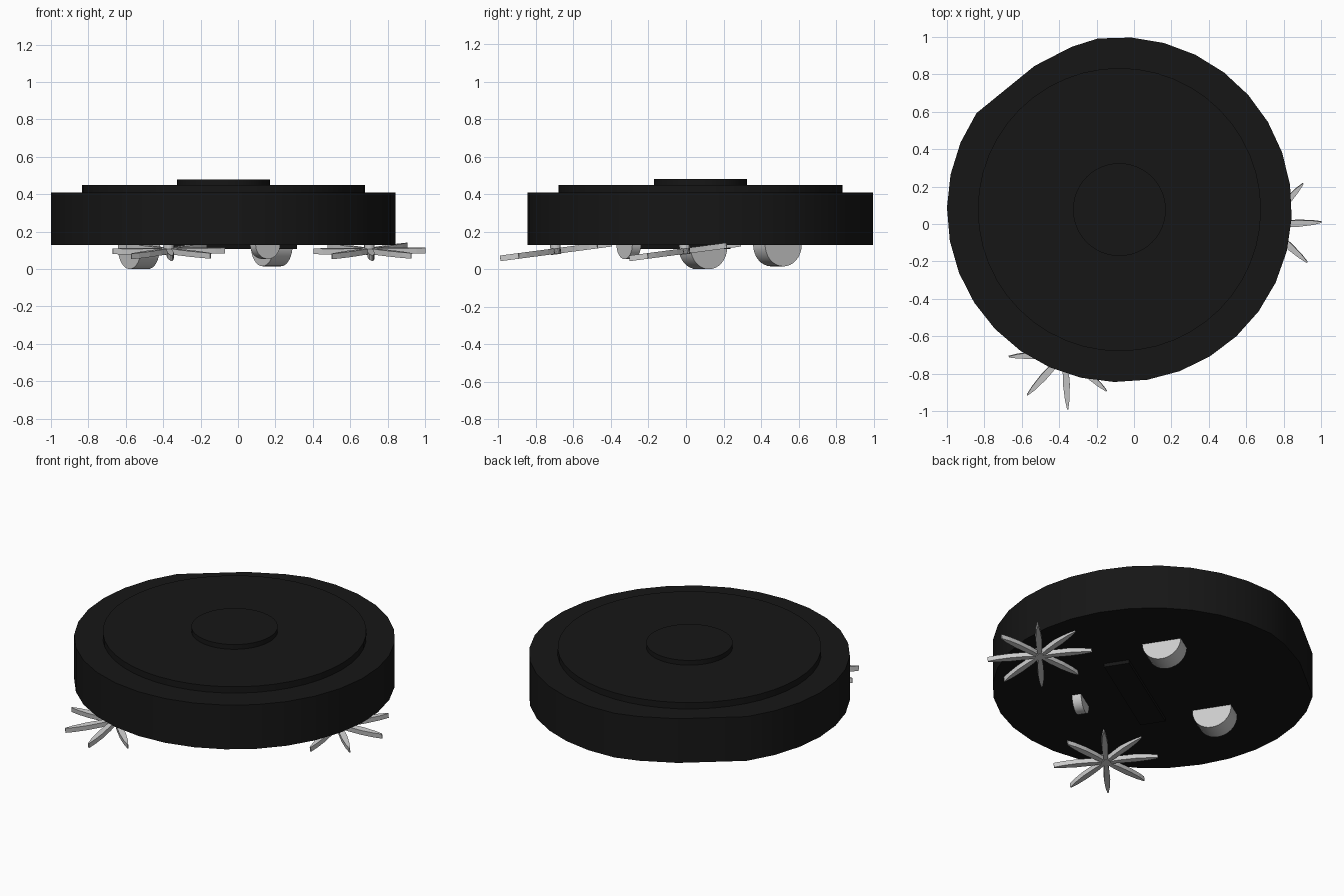
import bpy, bmesh
from math import radians, cos, sin, pi
from mathutils import Vector, Matrix

if "Cube" in bpy.data.objects:
    bpy.data.objects.remove(bpy.data.objects["Cube"])

C = Vector((-0.078, 0.077, 0))        # body centre
HEAD = radians(-57.3)                 # travel direction
F = Vector((cos(HEAD), sin(HEAD), 0))
R = Vector((-F.y, F.x, 0))            # axle direction
RAD = 0.922

black = bpy.data.materials.new("black_plastic")
black.diffuse_color = (0.008, 0.008, 0.008, 1)
black.use_nodes = True
black.node_tree.nodes["Principled BSDF"].inputs["Base Color"].default_value = black.diffuse_color


def finish(bm, name, mat=None, smooth=True):
    bmesh.ops.recalc_face_normals(bm, faces=bm.faces)
    me = bpy.data.meshes.new(name)
    bm.to_mesh(me)
    bm.free()
    ob = bpy.data.objects.new(name, me)
    bpy.context.collection.objects.link(ob)
    if mat:
        me.materials.append(mat)
    if smooth:
        bpy.ops.object.select_all(action='DESELECT')
        ob.select_set(True)
        bpy.context.view_layer.objects.active = ob
        bpy.ops.object.shade_smooth_by_angle(angle=radians(30))
    return ob


def prism(bm, pts, z0, z1, M=Matrix()):
    """Extrude a flat outline from z0 to z1, then transform it."""
    lo = [bm.verts.new(M @ Vector((x, y, z0))) for x, y in pts]
    hi = [bm.verts.new(M @ Vector((x, y, z1))) for x, y in pts]
    bm.faces.new(lo[::-1])
    bm.faces.new(hi)
    n = len(pts)
    for i in range(n):
        j = (i + 1) % n
        bm.faces.new((lo[i], lo[j], hi[j], hi[i]))


def circle(r, n=32, c=(0, 0)):
    return [(c[0] + r * cos(2 * pi * i / n), c[1] + r * sin(2 * pi * i / n))
            for i in range(n)]


# main body: round outline with a flattened back
a0, a1 = radians(146 - 360), radians(97.2)
outline = [(C.x + RAD * cos(a0 + (a1 - a0) * i / 28),
            C.y + RAD * sin(a0 + (a1 - a0) * i / 28)) for i in range(29)]
outline += [(-0.334, 0.947), (-0.532, 0.845)]
bm = bmesh.new()
prism(bm, outline, 0.13, 0.41)
finish(bm, "body", black)

# stepped top plates
for name, r, z0, z1 in (("top_plate", 0.757, 0.41, 0.45),
                        ("sensor_turret", 0.248, 0.45, 0.48)):
    bm = bmesh.new()
    prism(bm, circle(r, 48, C), z0, z1)
    finish(bm, name, black)

# suction roller cover under the body
bm = bmesh.new()
M = Matrix.Translation(C + F * 0.11) @ Matrix.Rotation(HEAD, 4, 'Z')
prism(bm, [(-.075, -.35), (.075, -.35), (.075, .35), (-.075, .35)], 0.108, 0.15, M)
finish(bm, "roller_cover", black)


# drive wheels and the turned front caster
def wheel(name, pos, axle, r, w):
    bm = bmesh.new()
    rot = axle.to_track_quat('Z', 'Y').to_matrix().to_4x4()
    prism(bm, circle(r), -w / 2, w / 2, Matrix.Translation(pos) @ rot)
    finish(bm, name)


wheel("left_wheel", (-0.53, 0.09, 0.116), R, 0.116, 0.118)
wheel("right_wheel", (0.18, 0.487, 0.131), R, 0.116, 0.118)
wheel("front_caster", (0.145, -0.305, 0.132), F, 0.078, 0.055)

# side brushes: eight leaf-shaped arms on a small hub, tilted forward
LEAF = [(0.0, 0.008), (0.08, 0.016), (0.17, 0.018), (0.25, 0.012), (0.3, 0.003)]
leaf = LEAF + [(x, -y) for x, y in reversed(LEAF)]
for name, x, y in (("right_brush", 0.703, -0.005), ("left_brush", -0.37, -0.693)):
    bm = bmesh.new()
    base = (Matrix.Translation((x, y, 0.097)) @ Matrix.Rotation(radians(7.5), 4, 'X'))
    for i in range(8):
        prism(bm, leaf, -0.015, 0.015,
              base @ Matrix.Rotation(radians(3 + 45 * i), 4, 'Z'))
    prism(bm, circle(0.028, 16), -0.018, 0.05, base)
    finish(bm, name, smooth=False)
